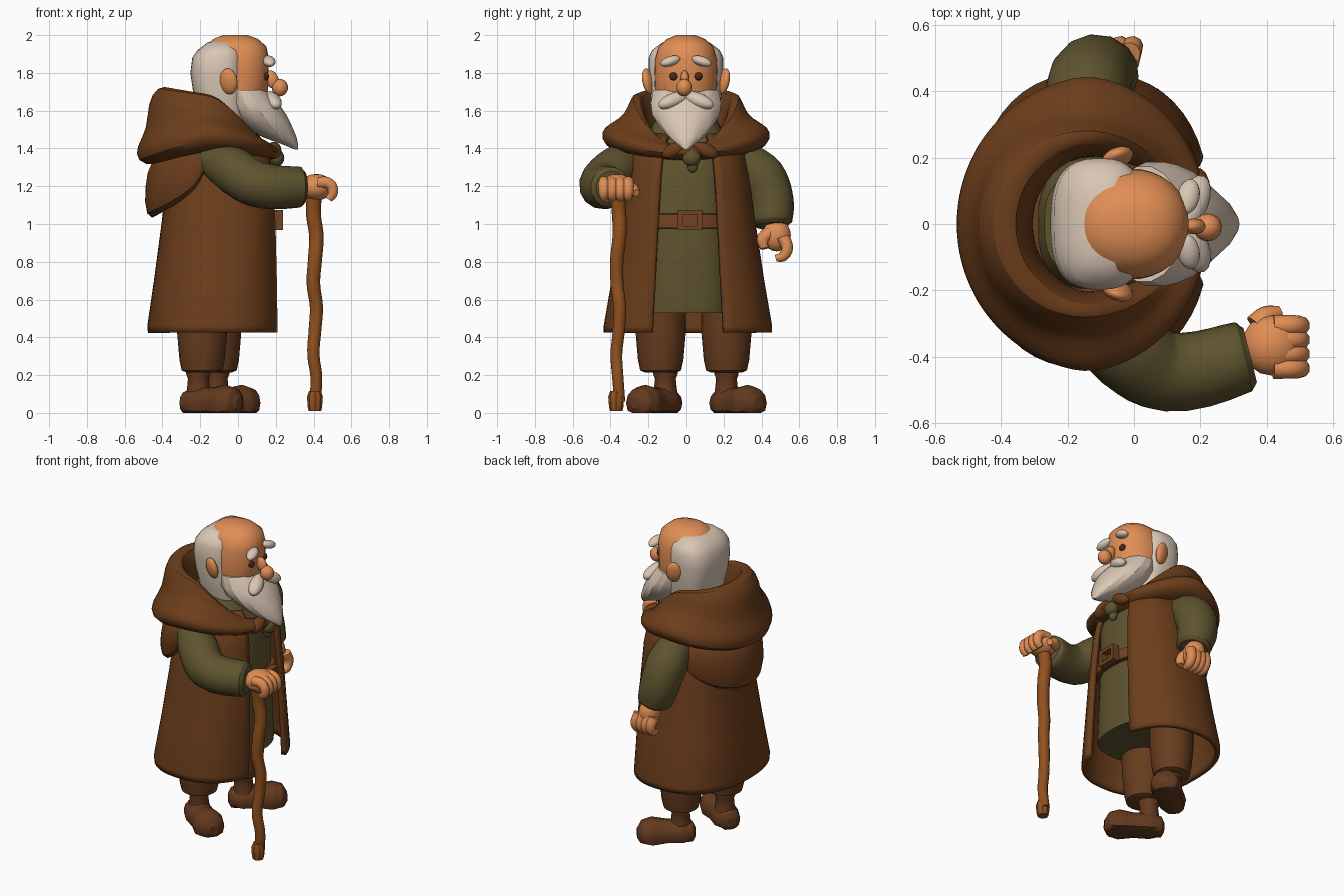
import bpy, bmesh, math
from mathutils import Vector

def material(name, rgb):
    m = bpy.data.materials.new(name)
    m.diffuse_color = (*rgb, 1)
    return m

SKIN = material("skin", (0.75, 0.27, 0.09))
HAIR = material("pale hair", (0.70, 0.57, 0.46))
ROBE = material("brown cloth", (0.15, 0.048, 0.011))
GREEN = material("olive cloth", (0.113, 0.088, 0.028))
TROUSER = material("trouser brown", (0.135, 0.046, 0.013))
BOOT = material("boot leather", (0.125, 0.042, 0.013))
BELT = material("belt leather", (0.17, 0.055, 0.016))
WOOD = material("cane wood", (0.29, 0.082, 0.013))
EYE = material("eye brown", (0.07, 0.02, 0.008))

def finish(ob, name, mat, angle=45):
    ob.name = name
    ob.data.materials.clear()
    ob.data.materials.append(mat)
    bpy.ops.object.select_all(action='DESELECT')
    ob.select_set(True)
    bpy.context.view_layer.objects.active = ob
    bpy.ops.object.shade_smooth_by_angle(angle=math.radians(angle))
    return ob

def grid(name, rows, mat, wrap_row=True, wrap_col=False, caps=True, angle=45):
    """Skin a list of equal-length point rows."""
    bm = bmesh.new()
    vs = [[bm.verts.new(p) for p in row] for row in rows]
    n, m = len(rows), len(rows[0])
    for i in range(n if wrap_col else n - 1):
        for j in range(m if wrap_row else m - 1):
            a, b = vs[i], vs[(i + 1) % n]
            k = (j + 1) % m
            bm.faces.new((a[j], a[k], b[k], b[j]))
    if caps and wrap_row and not wrap_col:
        bm.faces.new(vs[0])
        bm.faces.new(vs[-1])
    bmesh.ops.recalc_face_normals(bm, faces=bm.faces)
    me = bpy.data.meshes.new(name)
    bm.to_mesh(me)
    bm.free()
    ob = bpy.data.objects.new(name, me)
    bpy.context.collection.objects.link(ob)
    return finish(ob, name, mat, angle)

def ring(z, xb, xf, yh, edge=0, n=2.0, cy=0.0, N=32):
    """Superellipse from xb to xf; edge > 0 leaves a front gap of that half width."""
    f = lambda v: math.copysign(abs(v) ** (2 / n), v)
    p0 = math.asin((edge / yh) ** (n / 2)) if edge else 0
    count = N + 1 if edge else N
    cx, rx = (xb + xf) / 2, (xf - xb) / 2
    angs = [p0 + (2 * math.pi - 2 * p0) * i / N for i in range(count)]
    return [(cx + rx * f(math.cos(a)), cy + yh * f(math.sin(a)), z) for a in angs]

def keyed(name, front, side, back, mat, cx, pf, pb, N=40):
    """Closed (radius, z) profile swept round the neck, blended front/side/back."""
    rows = []
    for i in range(N):
        t = 2 * math.pi * i / N
        c, s = math.cos(t), math.sin(t)
        key, w = (front, c ** pf) if c > 0 else (back, abs(c) ** pb)
        prof = [(a[0] + (b[0] - a[0]) * w, a[1] + (b[1] - a[1]) * w) for a, b in zip(side, key)]
        rows.append([(cx + r * c, r * s, z) for r, z in prof])
    ob = grid(name, rows, mat, wrap_col=True, angle=60)
    ob.modifiers.new("smooth", 'SUBSURF').levels = 1
    return ob

def tube(name, pts, mat, res=3, floor=False, angle=45):
    """Smooth tube through (x, y, z, radius) points."""
    cu = bpy.data.curves.new(name, 'CURVE')
    cu.dimensions, cu.bevel_depth, cu.bevel_resolution = '3D', 1, res
    cu.resolution_u, cu.use_fill_caps = 5, True
    sp = cu.splines.new('BEZIER')
    sp.bezier_points.add(len(pts) - 1)
    for p, (x, y, z, r) in zip(sp.bezier_points, pts):
        p.co, p.radius = (x, y, z), r
        p.handle_left_type = p.handle_right_type = 'AUTO'
    ob = bpy.data.objects.new(name, cu)
    bpy.context.collection.objects.link(ob)
    bpy.ops.object.select_all(action='DESELECT')
    ob.select_set(True)
    bpy.context.view_layer.objects.active = ob
    bpy.ops.object.convert(target='MESH')
    ob = bpy.context.object
    if floor:
        for v in ob.data.vertices:
            v.co.z = max(v.co.z, 0)
    return finish(ob, name, mat, angle)

def ball(name, loc, radii, mat, rot=(0, 0, 0), seg=16):
    bpy.ops.mesh.primitive_uv_sphere_add(segments=seg, ring_count=10, location=loc,
                                         rotation=[math.radians(a) for a in rot])
    bpy.context.object.scale = radii
    return finish(bpy.context.object, name, mat)

def box(name, loc, size, mat):
    bpy.ops.mesh.primitive_cube_add(size=1, location=loc)
    bpy.context.object.scale = size
    return finish(bpy.context.object, name, mat)

# Robe: open-fronted flared shell
robe = grid("robe", [ring(*r, n=2.4, cy=0.01, N=44) for r in (
    (0.425, -0.462, 0.215, 0.432, 0.19), (0.46, -0.465, 0.215, 0.432, 0.188),
    (0.70, -0.43, 0.212, 0.39, 0.175), (1.00, -0.39, 0.205, 0.345, 0.16),
    (1.25, -0.36, 0.19, 0.31, 0.145), (1.40, -0.33, 0.165, 0.28, 0.13),
    (1.47, -0.28, 0.11, 0.20, 0.10))], ROBE, wrap_row=False)
sol = robe.modifiers.new("thickness", 'SOLIDIFY')
sol.thickness, sol.offset = 0.03, 0

# Hood collar lying round the neck, and the drape that hangs from it at the back
keyed("hood_collar",
      [(.22, 1.34), (.24, 1.37), (.27, 1.39), (.30, 1.41), (.32, 1.41), (.34, 1.41), (.37, 1.40), (.38, 1.37), (.35, 1.34), (.24, 1.33)],
      [(.20, 1.45), (.21, 1.58), (.24, 1.69), (.285, 1.69), (.31, 1.61), (.35, 1.56), (.44, 1.52), (.46, 1.46), (.40, 1.38), (.22, 1.38)],
      [(.15, 1.45), (.16, 1.62), (.20, 1.73), (.28, 1.73), (.33, 1.64), (.33, 1.50), (.39, 1.41), (.39, 1.33), (.29, 1.30), (.17, 1.36)],
      ROBE, -0.15, 1.5, 1.0)
keyed("hood_drape",
      [(.20, 1.40), (.25, 1.40), (.27, 1.39), (.27, 1.37), (.24, 1.36), (.20, 1.37)],
      [(.25, 1.44), (.36, 1.43), (.38, 1.39), (.37, 1.36), (.32, 1.35), (.26, 1.37)],
      [(.20, 1.42), (.32, 1.34), (.345, 1.20), (.345, 1.03), (.27, 1.02), (.20, 1.22)],
      ROBE, -0.15, 1.0, 0.45)

# Tunic, belt and buckle
grid("tunic", [ring(*r, n=2.6) for r in (
    (0.53, -0.30, 0.18, 0.25), (0.56, -0.30, 0.185, 0.25), (1.00, -0.27, 0.17, 0.23),
    (1.30, -0.28, 0.165, 0.24), (1.42, -0.29, 0.13, 0.22), (1.50, -0.29, 0.06, 0.19),
    (1.56, -0.27, 0.02, 0.16))], GREEN)
grid("belt", [ring(*r, n=2.6) for r in (
    (0.975, -0.27, 0.18, 0.235), (0.98, -0.29, 0.198, 0.245),
    (1.05, -0.29, 0.195, 0.245), (1.055, -0.27, 0.18, 0.235))], BELT)
for s in (-1, 1):
    box("buckle_side", (0.215, 0.022 + s * 0.053, 1.02), (0.045, 0.026, 0.105), BELT)
    box("buckle_bar", (0.215, 0.022, 1.02 + s * 0.042), (0.045, 0.132, 0.022), BELT)

# Knot fastening the robe
ball("knot", (0.205, 0.03, 1.35), (0.04, 0.05, 0.045), GREEN)
ball("knot_tail", (0.195, 0.035, 1.31), (0.025, 0.03, 0.04), GREEN)
for s in (-1, 1):
    ball("tie_loop", (0.19, 0.02 + s * 0.085, 1.39), (0.04, 0.07, 0.038), ROBE, (-s * 25, 0, 0))

# Head
grid("head", [ring(*r, n=2.2) for r in (
    (1.48, -0.16, 0.02, 0.11), (1.58, -0.18, 0.10, 0.15), (1.68, -0.19, 0.16, 0.165),
    (1.78, -0.20, 0.16, 0.168), (1.87, -0.20, 0.165, 0.165), (1.94, -0.175, 0.15, 0.145),
    (1.98, -0.13, 0.105, 0.10), (2.0, -0.08, 0.05, 0.05))], SKIN)
# Hair: solid band round the back; the bald crown and face push through it
grid("hair", [ring(*r, n=2.7, N=36) for r in (
    (1.47, -0.19, 0.04, 0.14), (1.60, -0.215, 0.05, 0.178),
    (1.70, -0.238, 0.045, 0.192), (1.80, -0.252, 0.04, 0.198),
    (1.88, -0.242, 0.035, 0.198), (1.92, -0.215, 0.025, 0.180),
    (1.962, -0.16, -0.03, 0.125), (1.965, -0.10, -0.05, 0.06))], HAIR)

# Face
ball("nose", (0.222, -0.01, 1.722), (0.043, 0.042, 0.046), SKIN)
ball("nose_bridge", (0.18, -0.007, 1.765), (0.035, 0.024, 0.05), SKIN, (0, -20, 0))
for s in (-1, 1):
    ball("ear", (-0.05, s * 0.2, 1.755), (0.05, 0.028, 0.07), SKIN, (-s * 12, 0, s * 22))
    ball("eye", (0.146, s * 0.066, 1.782), (0.018, 0.023, 0.022), EYE, seg=12)
    ball("eyebrow", (0.164, s * 0.083, 1.862), (0.034, 0.056, 0.026), HAIR, (-s * 18, 0, -s * 12))
    ball("moustache", (0.178, s * 0.065, 1.655), (0.047, 0.092, 0.04), HAIR, (-s * 20, 0, -s * 22))

# Beard: tapers forward to a point
grid("beard", [ring(*r, n=2.0, N=18) for r in (
    (1.71, -0.09, 0.15, 0.176), (1.64, -0.09, 0.215, 0.19), (1.58, -0.05, 0.255, 0.182),
    (1.52, 0.02, 0.285, 0.145), (1.46, 0.13, 0.31, 0.095), (1.42, 0.24, 0.318, 0.045),
    (1.395, 0.30, 0.318, 0.010))], HAIR, angle=25)

# Sleeves
tube("right_sleeve", [(-0.14, -0.27, 1.36, 0.10), (-0.02, -0.38, 1.28, 0.125),
     (0.10, -0.445, 1.21, 0.122), (0.33, -0.40, 1.195, 0.108), (0.35, -0.395, 1.195, 0.085)], GREEN, 5)
tube("left_sleeve", [(-0.14, 0.27, 1.36, 0.10), (-0.14, 0.40, 1.25, 0.128),
     (-0.12, 0.45, 1.12, 0.122), (-0.09, 0.455, 1.01, 0.108), (-0.085, 0.456, 0.99, 0.085)], GREEN, 5)

# Right hand resting on the cane
ball("right_palm", (0.415, -0.365, 1.195), (0.09, 0.092, 0.07), SKIN)
for i in range(4):
    y = -0.435 + 0.043 * i
    tube("right_finger", [(0.42, y, 1.22, 0.032), (0.485, y, 1.212, 0.031),
         (0.502, y, 1.165, 0.028), (0.48, y, 1.13, 0.02)], SKIN, 3, angle=60)
tube("right_thumb", [(0.37, -0.31, 1.19, 0.04), (0.40, -0.28, 1.18, 0.034),
     (0.44, -0.265, 1.165, 0.02)], SKIN, 3, angle=60)

# Left hand hanging, fingers curled inwards
ball("left_palm", (-0.07, 0.48, 0.94), (0.065, 0.075, 0.085), SKIN)
for i in range(4):
    x = -0.125 + 0.037 * i
    tube("left_finger", [(x, 0.515, 0.93, 0.034), (x + 0.01, 0.535, 0.87, 0.032),
         (x + 0.01, 0.515, 0.83, 0.028), (x + 0.01, 0.475, 0.818, 0.018)], SKIN, 3, angle=60)
tube("left_thumb", [(-0.05, 0.44, 0.95, 0.038), (-0.03, 0.408, 0.92, 0.034),
     (-0.02, 0.415, 0.87, 0.022)], SKIN, 3, angle=60)

# Legs and boots: (leg x, leg y, heel, toe)
for side, lx, ly, heel, toe in (("right", -0.19, -0.135, (-0.22, -0.11), (-0.065, -0.218)),
                                ("left", -0.115, 0.215, (-0.12, 0.215), (0.022, 0.328))):
    grid(side + "_trouser", [ring(z, lx - r, lx + r, r, cy=ly, N=20) for z, r in (
        (0.215, 0.085), (0.225, 0.108), (0.28, 0.12), (0.42, 0.132), (0.60, 0.135))], TROUSER)
    ax, ay = heel[0] + 0.01, heel[1]
    grid(side + "_boot_shaft", [ring(z, ax - r, ax + r, r, cy=ay, N=16) for z, r in (
        (0.06, 0.07), (0.13, 0.06), (0.18, 0.055), (0.205, 0.064), (0.25, 0.064))], BOOT)
    h, t = Vector(heel), Vector(toe)
    d = (t - h).normalized()
    path = [(h - d * 0.084, .03), (h - d * 0.065, .065), (h, .085), (h.lerp(t, 0.5), .082),
            (t, .097), (t + d * 0.06, .08), (t + d * 0.09, .03)]
    tube(side + "_boot", [(p.x, p.y, 0.052, r) for p, r in path], BOOT, 4, True)

# Gnarled cane with a foot
tube("cane", [(0.407 + 0.009 * math.sin(i * 2.1), -0.36 + 0.009 * math.cos(i * 1.7),
     0.06 + i * 0.125, 0.03 + 0.0012 * i) for i in range(10)], WOOD, 3, angle=70)
grid("cane_foot", [ring(z, 0.407 - r, 0.407 + r, r, cy=-0.37, N=8) for z, r in (
    (0.01, 0.033), (0.03, 0.038), (0.085, 0.042), (0.115, 0.032))], WOOD, angle=25)
